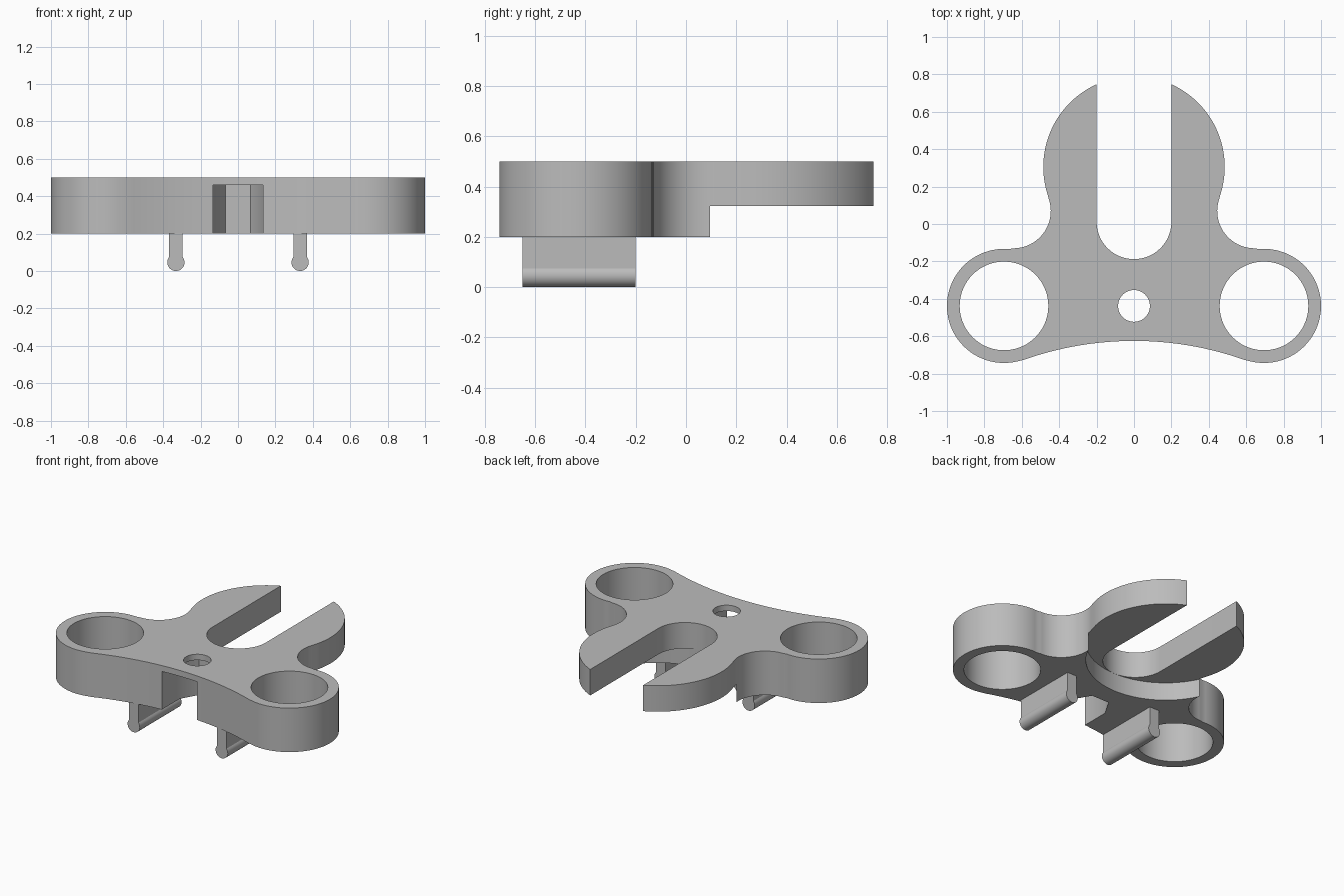
import bpy, bmesh
from math import sin, cos, atan2, hypot, pi, radians

if "Cube" in bpy.data.objects:
    bpy.data.objects.remove(bpy.data.objects["Cube"], do_unlink=True)

grey = bpy.data.materials.new("plain grey")
grey.use_nodes = True
GREY = (0.5, 0.5, 0.5, 1)
grey.diffuse_color = GREY
grey.node_tree.nodes["Principled BSDF"].inputs["Base Color"].default_value = GREY


def arc(c, r, a, b, n):
    """Points along an arc from angle a to angle b."""
    return [(c[0] + r * cos(a + (b - a) * i / n),
             c[1] + r * sin(a + (b - a) * i / n)) for i in range(n + 1)]


def circle(c, r, n=72):
    return arc(c, r, 0, 2 * pi, n)[:-1]


def prism(name, pts, lo, hi, axis="z"):
    """Extrude a 2D outline from lo to hi along z, or an x-z outline along y."""
    put = (lambda p, h: (p[0], p[1], h)) if axis == "z" else (lambda p, h: (p[0], h, p[1]))
    bm = bmesh.new()
    face = bm.faces.new([bm.verts.new(put(p, lo)) for p in pts])
    grown = bmesh.ops.extrude_face_region(bm, geom=[face])
    for v in grown["geom"]:
        if isinstance(v, bmesh.types.BMVert):
            v.co[2 if axis == "z" else 1] = hi
    bmesh.ops.recalc_face_normals(bm, faces=bm.faces)
    mesh = bpy.data.meshes.new(name)
    bm.to_mesh(mesh)
    bm.free()
    obj = bpy.data.objects.new(name, mesh)
    obj.data.materials.append(grey)
    bpy.context.collection.objects.link(obj)
    return obj


def activate(obj):
    bpy.ops.object.select_all(action="DESELECT")
    obj.select_set(True)
    bpy.context.view_layer.objects.active = obj


def cut(target, pts, lo, hi):
    """Subtract a prism and discard the cutter."""
    cutter = prism("cutter", pts, lo, hi)
    cutter.hide_render = True
    mod = target.modifiers.new("cut", "BOOLEAN")
    mod.operation, mod.solver, mod.object = "DIFFERENCE", "EXACT", cutter
    activate(target)
    bpy.ops.object.modifier_apply(modifier=mod.name)
    bpy.data.objects.remove(cutter, do_unlink=True)


def smooth(obj):
    activate(obj)
    bpy.ops.object.shade_smooth_by_angle(angle=radians(30))


# Key circles of the outline: rear disc, side ear, waist fillet, front sweep
disc, disc_r = (0, 0.305), 0.485
ear, ear_r = (0.695, -0.438), 0.305
waist, waist_r = (0.645, 0.07), 0.2
sweep_r = 1.767
sweep = (0, -0.625 - sweep_r)


def heading(a, b):
    return atan2(b[1] - a[1], b[0] - a[0])


# Right half of the outline, from front centre round to rear centre
half = arc(sweep, sweep_r, pi / 2, heading(sweep, ear), 16)
half += arc(ear, ear_r, heading(ear, sweep), heading(ear, waist), 48)[1:]
half += arc(waist, waist_r, heading(waist, ear) + 2 * pi, heading(waist, disc), 24)[1:]
half += arc(disc, disc_r, heading(disc, waist), pi / 2, 48)[1:]
outline = half + [(-x, y) for x, y in half[-2:0:-1]]
body = prism("body", outline, 0.2, 0.5)

# Round step under the rear, then the open slot
cut(body, circle(disc, 0.4935, 96), 0.1, 0.323)
cut(body, arc((0, 0.012), 0.2, pi, 2 * pi, 32) + [(0.2, 1), (-0.2, 1)], 0, 1)

# Ear holes
for side in (-1, 1):
    cut(body, circle((side * ear[0], ear[1]), 0.237), 0, 1)

# Screw hole and the hexagonal nut pocket open to the front
cut(body, circle((0, ear[1]), 0.085, 48), 0, 1)
pocket = arc((0, ear[1]), 0.133, 0, pi, 3) + [(-0.133, -1), (0.133, -1)]
cut(body, pocket, 0.1, 0.46)
smooth(body)

# Two hanging rails with a rounded bead along the lower edge
stem, bead = 0.036, 0.046
rise = hypot(bead, 0)
lean = atan2((bead ** 2 - stem ** 2) ** 0.5, stem)
for side, name in ((-1, "right_rail"), (1, "left_rail")):
    x = side * 0.332
    profile = arc((x, bead), bead, lean, -pi - lean, 32)
    profile += [(x - stem, 0.21), (x + stem, 0.21)]
    smooth(prism(name, profile, -0.65, -0.2, "y"))
